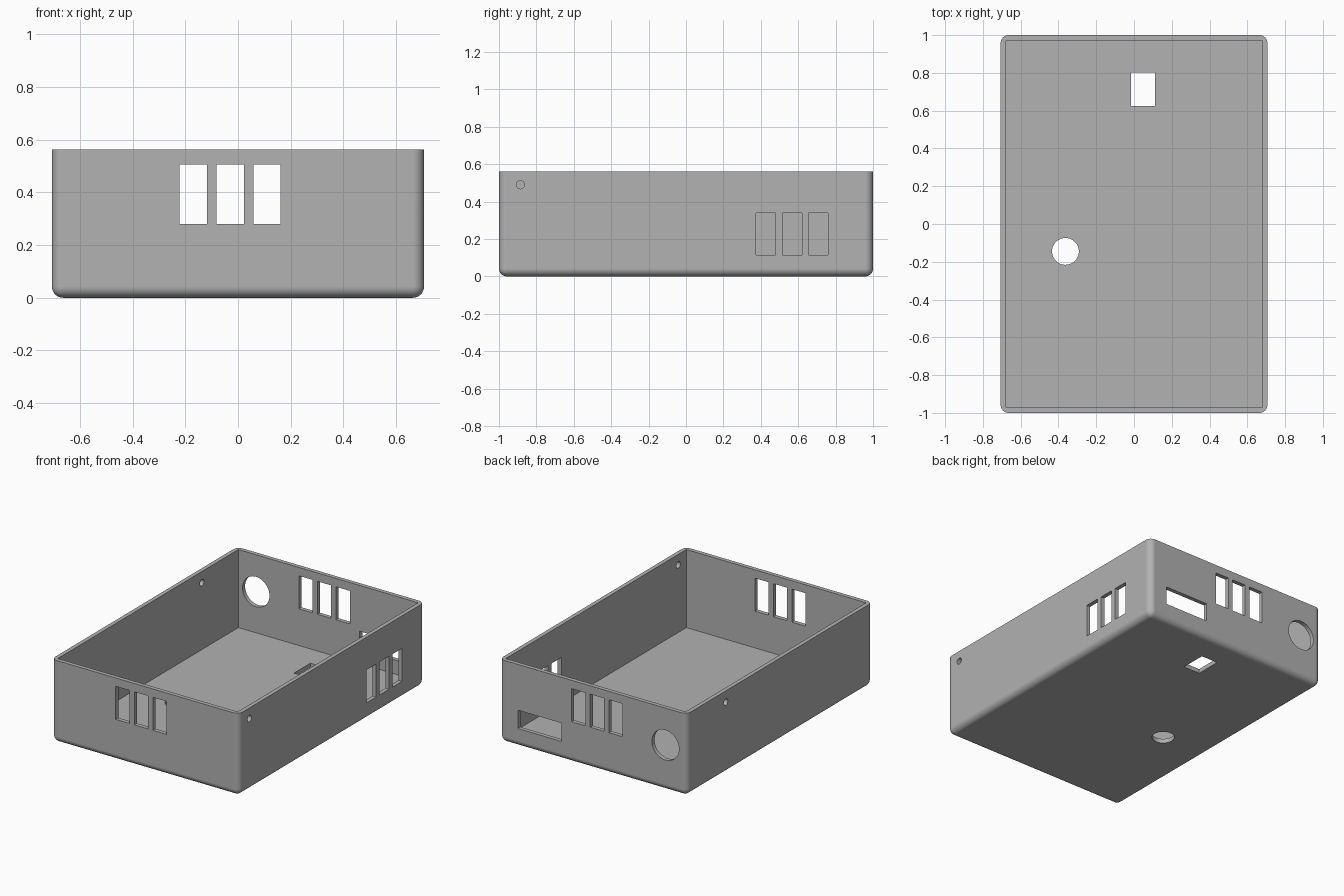
import bpy, bmesh
from mathutils import Matrix, Vector

if "Cube" in bpy.data.objects:
    bpy.data.objects.remove(bpy.data.objects["Cube"])

HX, HY, H = 0.706, 1.0, 0.562   # half width, half depth, height
WALL, FILLET = 0.028, 0.042

grey = bpy.data.materials.new("plain_grey")
grey.use_nodes = True
colour = (0.445, 0.445, 0.445, 1)
grey.diffuse_color = colour
grey.node_tree.nodes["Principled BSDF"].inputs["Base Color"].default_value = colour


def make(name, bm):
    mesh = bpy.data.meshes.new(name)
    bm.to_mesh(mesh)
    bm.free()
    obj = bpy.data.objects.new(name, mesh)
    bpy.context.collection.objects.link(obj)
    mesh.materials.append(grey)
    return obj


def box(name, lo, hi):
    lo, hi = Vector(lo), Vector(hi)
    bm = bmesh.new()
    bmesh.ops.create_cube(bm, size=1, matrix=Matrix.Translation((lo + hi) / 2)
                          @ Matrix.Diagonal((*(hi - lo), 1)))
    return make(name, bm)


def drill(name, centre, radius, axis, sides=48):
    bm = bmesh.new()
    turn = Vector((0, 0, 1)).rotation_difference(Vector(axis)).to_matrix().to_4x4()
    bmesh.ops.create_cone(bm, cap_ends=True, segments=sides, radius1=radius,
                          radius2=radius, depth=0.2, matrix=Matrix.Translation(centre) @ turn)
    return make(name, bm)


# Outer shell, rounded everywhere except around the open rim
case = box("enclosure", (-HX, -HY, 0), (HX, HY, H))
bm = bmesh.new()
bm.from_mesh(case.data)
edges = [e for e in bm.edges if min(v.co.z for v in e.verts) < H / 2]
bmesh.ops.bevel(bm, geom=edges, offset=FILLET, segments=8, profile=0.5, affect='EDGES')
bm.to_mesh(case.data)
bm.free()

# Cavity
cutters = [box("cavity", (WALL - HX, WALL - HY, 0.03), (HX - WALL, HY - WALL, H + 0.2))]

# Three vent slots in the front, back and right-hand walls
for i in range(3):
    x = -0.222 + 0.14 * i
    for side in (-1, 1):
        cutters.append(box("end_slot", (x, side * HY - 0.1, 0.28), (x + 0.104, side * HY + 0.1, 0.505)))
    y = 0.375 + 0.14 * i
    cutters.append(box("side_slot", (HX - 0.1, y, 0.115), (HX + 0.1, y + 0.104, 0.34)))

# Back wall port and round opening
cutters.append(box("back_port", (0.237, HY - 0.1, 0.125), (0.568, HY + 0.1, 0.25)))
cutters.append(drill("back_round", (-0.545, HY, 0.31), 0.102, (0, 1, 0)))

# Screw holes in the side walls
cutters.append(drill("screw_hole", (HX, -0.885, 0.49), 0.022, (1, 0, 0), 24))
cutters.append(drill("screw_hole", (-HX, 0.58, 0.485), 0.022, (1, 0, 0), 24))

# Floor openings
cutters.append(box("floor_port", (-0.015, 0.625, -0.1), (0.11, 0.802, 0.1)))
cutters.append(drill("floor_round", (-0.363, -0.145, 0), 0.071, (0, 0, 1)))

# Cut every opening, then discard the cutters
bpy.context.view_layer.objects.active = case
for cutter in cutters:
    mod = case.modifiers.new("cut", 'BOOLEAN')
    mod.object = cutter
    mod.solver = 'EXACT'
    bpy.ops.object.modifier_apply(modifier=mod.name)
    bpy.data.objects.remove(cutter)

# Smooth fillets with crisp edges and flat walls
bpy.ops.object.select_all(action='DESELECT')
case.select_set(True)
bpy.ops.object.shade_smooth_by_angle()
weighted = case.modifiers.new("even_walls", 'WEIGHTED_NORMAL')
weighted.keep_sharp = True
